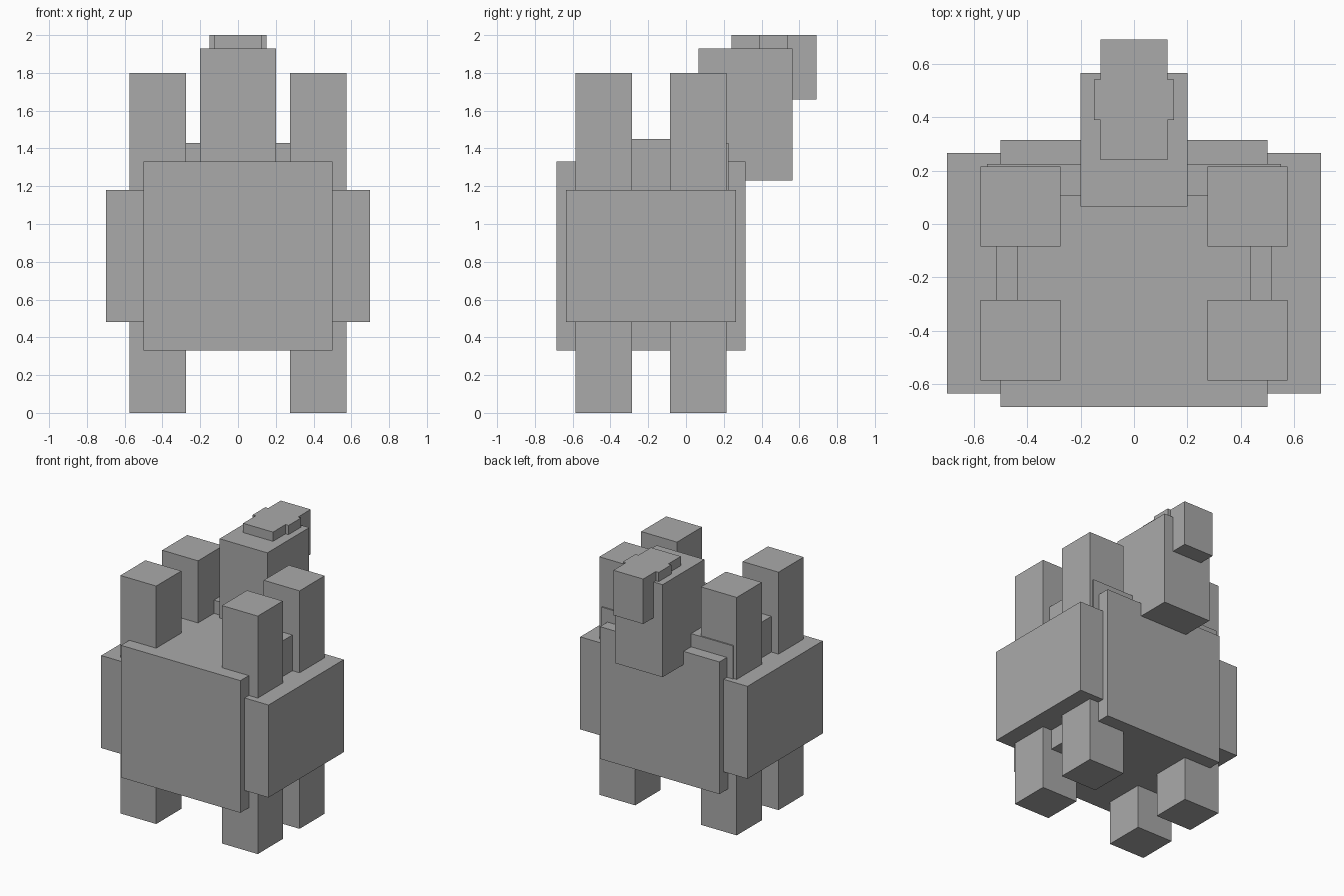
import bpy

if "Cube" in bpy.data.objects:
    bpy.data.objects.remove(bpy.data.objects["Cube"])

# One plain grey for the whole model
grey = bpy.data.materials.new("plain grey")
grey.diffuse_color = (0.4, 0.4, 0.4, 1)
grey.use_nodes = True
grey.node_tree.nodes["Principled BSDF"].inputs["Base Color"].default_value = grey.diffuse_color


def box(name, x, y, z):
    """Box spanning the (low, high) pair on each axis."""
    bpy.ops.mesh.primitive_cube_add(size=1)
    ob = bpy.context.object
    ob.name = name
    ob.location = [(a + b) / 2 for a, b in (x, y, z)]
    ob.scale = [b - a for a, b in (x, y, z)]
    bpy.ops.object.transform_apply(location=True, rotation=False, scale=True)
    ob.data.materials.append(grey)
    return ob


def mirrored_box(name, x, y, z):
    """Box on the right side, mirrored to the left."""
    ob = box(name, x, y, z)
    ob.modifiers.new("mirror", "MIRROR").use_axis[0] = True


# Trunk
box("body", (-0.5, 0.5), (-0.685, 0.315), (0.33, 1.33))
box("side_block", (-0.7, 0.7), (-0.635, 0.265), (0.48, 1.18))

# Tall posts that form the legs below and the pillars above
for label, y in (("front", -0.435), ("back", 0.065)):
    mirrored_box(label + "_posts", (0.275, 0.575), (y - 0.15, y + 0.15), (0, 1.8))

# Rails joining the posts, and the plate across the back
mirrored_box("side_rails", (0.435, 0.515), (-0.4, 0.03), (1.05, 1.45))
box("back_plate", (-0.55, 0.55), (0.105, 0.225), (1.03, 1.43))

# Head with snout and small side lugs
box("head", (-0.2, 0.2), (0.065, 0.565), (1.23, 1.93))
box("snout", (-0.125, 0.125), (0.24, 0.69), (1.66, 2.0))
box("head_lugs", (-0.15, 0.15), (0.39, 0.54), (1.85, 2.0))
